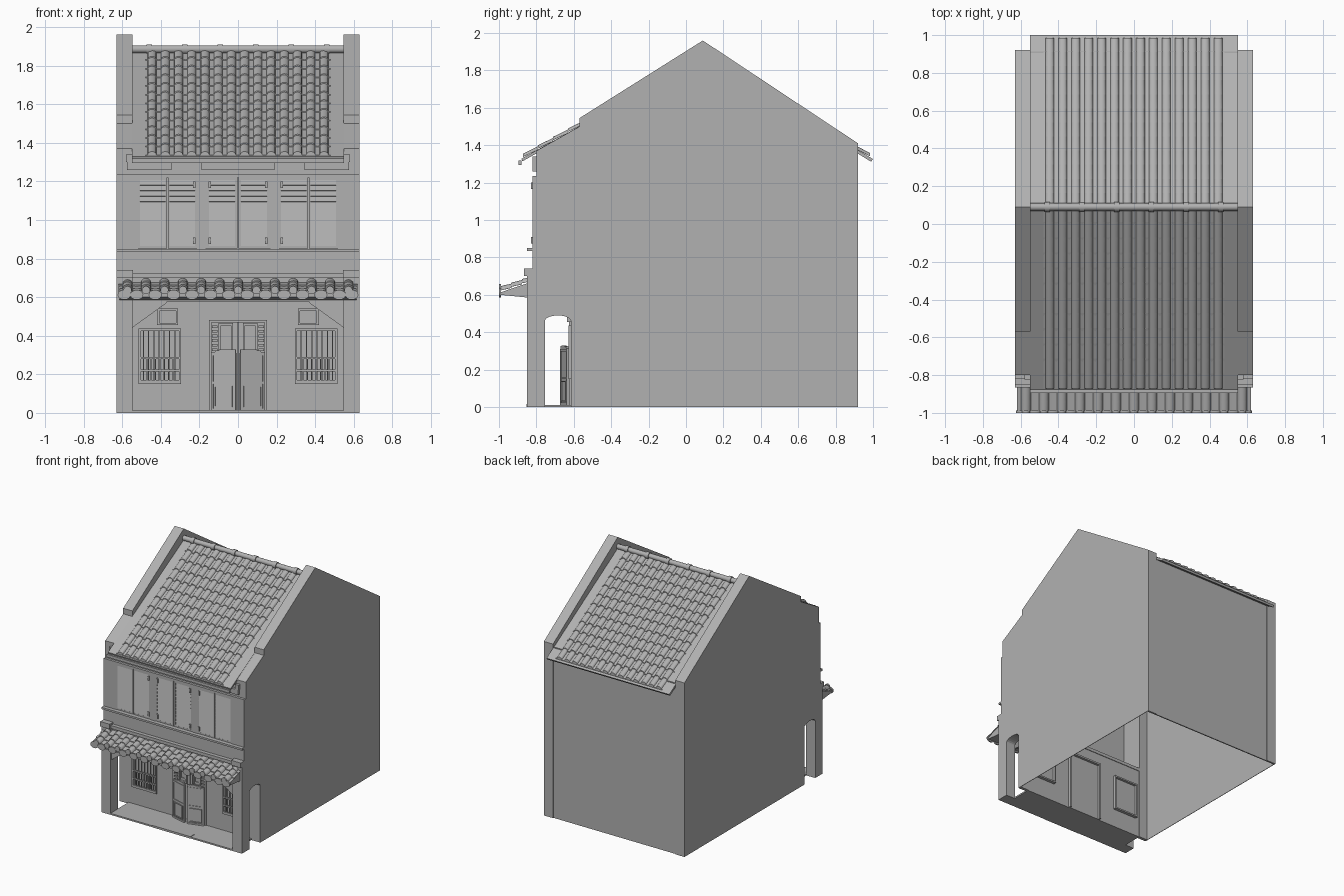
import bpy, bmesh, math
from mathutils import Matrix, Vector

if "Cube" in bpy.data.objects:
    bpy.data.objects.remove(bpy.data.objects["Cube"])

# one plain plaster grey for every part
grey = bpy.data.materials.new("plaster_grey")
grey.diffuse_color = (0.44, 0.44, 0.44, 1)
grey.use_nodes = True
grey.node_tree.nodes["Principled BSDF"].inputs["Base Color"].default_value = grey.diffuse_color


def finish(name, bm, smooth=False):
    bmesh.ops.recalc_face_normals(bm, faces=bm.faces[:])
    me = bpy.data.meshes.new(name)
    bm.to_mesh(me)
    bm.free()
    me.materials.append(grey)
    ob = bpy.data.objects.new(name, me)
    bpy.context.collection.objects.link(ob)
    if smooth:
        bpy.ops.object.select_all(action='DESELECT')
        ob.select_set(True)
        bpy.context.view_layer.objects.active = ob
        bpy.ops.object.shade_smooth_by_angle(angle=math.radians(35))
    return ob


def add_box(bm, x0, x1, y0, y1, z0, z1, tilt=0):
    c = Vector(((x0 + x1) / 2, (y0 + y1) / 2, (z0 + z1) / 2))
    m = (Matrix.Translation(c) @ Matrix.Rotation(tilt, 4, 'X')
         @ Matrix.Diagonal((abs(x1 - x0), y1 - y0, z1 - z0, 1)))
    bmesh.ops.create_cube(bm, size=1, matrix=m)


def boxes(name, items):
    bm = bmesh.new()
    for b in items:
        add_box(bm, *b)
    return finish(name, bm)


def mirrored(items):
    return items + [(-b[1], -b[0], *b[2:]) for b in items]


def prism(name, pts, a, b, axis='x'):
    """Extrude a (y,z) profile along x, or an (x,z) profile along y."""
    bm = bmesh.new()
    place = (lambda p, t: (t, *p)) if axis == 'x' else (lambda p, t: (p[0], t, p[1]))
    lo = [bm.verts.new(place(p, a)) for p in pts]
    hi = [bm.verts.new(place(p, b)) for p in pts]
    bm.faces.new(lo)
    bm.faces.new(hi)
    for i in range(len(pts)):
        j = (i + 1) % len(pts)
        bm.faces.new((lo[i], lo[j], hi[j], hi[i]))
    return finish(name, bm)


def tiles(name, x0, x1, count, rows, top, low, height, lift, width=0.33):
    """Overlapping rows of barrel tiles, running from top (y,z) down to low (y,z)."""
    pitch = (x1 - x0) / count
    r = pitch * width
    prof = []
    for i in range(count):
        cx = x0 + pitch * (i + 0.5)
        prof += [(cx - pitch / 2, 0.0)]
        prof += [(cx - r * math.cos(math.pi * k / 6), 0.001 + height * math.sin(math.pi * k / 6))
                 for k in range(7)]
    prof.append((x1, 0.0))
    bm = bmesh.new()
    prev = None
    for j in range(rows):
        for t, up in ((j / rows, 0.0), ((j + 1) / rows, lift)):
            y = top[0] + (low[0] - top[0]) * t
            z = top[1] + (low[1] - top[1]) * t + up
            line = [bm.verts.new((x, y, z + h)) for x, h in prof]
            if prev:
                for i in range(len(line) - 1):
                    bm.faces.new((prev[i], prev[i + 1], line[i + 1], line[i]))
            prev = line
    # close the lower end and both sides down to the deck
    base = [bm.verts.new((v.co.x, v.co.y, low[1] - 0.006)) for v in prev]
    for i in range(len(base) - 1):
        bm.faces.new((prev[i], prev[i + 1], base[i + 1], base[i]))
    return finish(name, bm, True)


# gabled side walls: a thin skin, thickened along the gable, porch pillar and back edge
arch = [(-0.685 + 0.07 * math.cos(math.pi * k / 10), 0.46 + 0.03 * math.sin(math.pi * k / 10))
        for k in range(11)]
outline = [(-.85, 0), (-.85, .72), (-.80, .72), (-.80, 1.37), (-.57, 1.50), (-.57, 1.545),
           (.09, 1.96), (.92, 1.41), (.92, 0)]
inner = [(.905, 0), (.905, 1.25), (.09, 1.78), (-.59, 1.33), (-.59, 0)]
porch = [(-.615, 0)] + arch + [(-.755, 0)]
for side, s in (("left", -1), ("right", 1)):
    prism(side + "_side_wall", outline + porch, s * .626, s * .63)
    prism(side + "_gable_parapet", outline + inner + porch, s * .548, s * .628)
    # sloping corner brackets of the porch opening
    prism(side + "_porch_bracket", [(s * .55, .44), (s * .37, .57), (s * .37, .59), (s * .55, .59)],
          -.84, -.77, 'y')

boxes("back_wall", [(-.55, .55, .905, .914, 0, 1.385)])
boxes("porch_floor", [(-.55, .55, -.85, -.60, 0, .012), (-.17, .17, -.852, -.80, 0, .016)])
boxes("porch_ceiling", [(-.55, .55, -.84, -.59, .575, .60)])

# roof decks and tiles
prism("roof_deck", [(.09, 1.87), (-.88, 1.328), (-.875, 1.314), (.09, 1.855),
                    (.99, 1.312), (1.0, 1.326)], -.55, .55)
tiles("front_roof_tiles", -.48, .48, 14, 12, (.09, 1.869), (-.872, 1.331), .017, .006)
tiles("back_roof_tiles", -.48, .48, 14, 12, (.09, 1.869), (.985, 1.334), .017, .006)

# ridge roll with collars
bm = bmesh.new()
for x, r, d in [(0, .020, 1.1)] + [(-.46 + .184 * i, .026, .03) for i in range(6)]:
    bmesh.ops.create_cone(bm, cap_ends=True, segments=14, radius1=r, radius2=r, depth=d,
                          matrix=Matrix.Translation((x, .09, 1.885)) @ Matrix.Rotation(math.pi / 2, 4, 'Y'))
finish("ridge_roll", bm, True)

# eave gutter and mouldings under it
boxes("eave_gutter", [(-.55, .55, -.895, -.88, 1.295, 1.318)])
boxes("eave_mouldings", [(-.19, .19, -.822, -.80, 1.26, 1.30)] + mirrored(
    [(.345, .575, -.822, -.80, 1.26, 1.30), (.55, .58, -.822, -.80, 1.30, 1.34)]))

# upper storey wall, framing, ledges
boxes("upper_wall", [(-.55, .55, -.80, -.77, .59, 1.36)])
boxes("upper_frame", [(-.63, .63, -.82, -.80, .58, .85), (-.63, .63, -.82, -.80, 1.22, 1.235)]
      + mirrored([(.515, .63, -.82, -.80, .85, 1.22), (.165, .215, -.82, -.80, .85, 1.22)]))
boxes("window_ledge", [(-.63, .63, -.85, -.82, .835, .85)])
boxes("cornice", [(-.545, .545, -.85, -.82, .70, .725)]
      + mirrored([(.545, .63, -.865, -.80, .70, .74)]))


def shutter(name, x0, x1, slats, stile):
    bm = bmesh.new()
    z0, z1 = .852, 1.22
    for x in (x0, x1 - stile):
        add_box(bm, x, x + stile, -.820, -.80, z0, z1)
    for z in (z0, z1 - .012):
        add_box(bm, x0, x1, -.820, -.80, z, z + .012)
    step = (z1 - z0 - .024) / slats
    for i in range(slats):
        z = z0 + .012 + step * (i + .5)
        add_box(bm, x0 + stile, x1 - stile, -.818, -.812, z - step * .5, z + step * .5, -.22)
    return finish(name, bm)


# louvred shutters, two leaves for each bay
for bay, cx, half, n, stile in (("left", -.365, .150, 12, .008), ("middle", 0, .165, 12, .014),
                                ("right", .365, .150, 12, .008)):
    shutter(bay + "_bay_shutter_a", cx - half, cx - .002, n, stile)
    shutter(bay + "_bay_shutter_b", cx + .002, cx + half, n, stile)
boxes("shutter_hinges", mirrored([(x, x + .012, -.828, -.82, z, z + .035)
                                  for x in (.22, .14) for z in (.875, 1.165)]))

# tiled canopy above the porch
prism("canopy_soffit", [(-.82, .672), (-.99, .614), (-.99, .60), (-.84, .585), (-.82, .585)],
      -.615, .615)
tiles("canopy_tiles", -.62, .62, 13, 3, (-.82, .675), (-.99, .618), .022, .006, .27)
bm = bmesh.new()
pitch = 1.24 / 13
for i in range(14):
    discs = [(-.62 + pitch * i, .612, .034, .75)]
    if i < 13:
        discs.append((-.62 + pitch * (i + .5), .636, .021, 1))
    for x, z, r, squash in discs:
        x = max(-.59, min(.59, x))
        bmesh.ops.create_cone(bm, cap_ends=True, segments=16, radius1=r, radius2=r, depth=.012,
                              matrix=Matrix.Translation((x, -.994, z))
                              @ Matrix.Diagonal((1, 1, squash, 1)) @ Matrix.Rotation(math.pi / 2, 4, 'X'))
finish("canopy_drip_tiles", bm, True)

# recessed ground floor wall, pieced around the openings
boxes("ground_wall", [(-.145, .145, -.615, -.595, .48, .59)] + mirrored([
    (.145, .30, -.615, -.595, 0, .59), (.51, .55, -.615, -.595, 0, .59),
    (.30, .51, -.615, -.595, 0, .16), (.30, .51, -.615, -.595, .43, .59)]))
boxes("opening_backs", [(-.145, .145, -.60, -.59, 0, .48)]
      + mirrored([(.30, .51, -.60, -.59, .16, .43)]))


def frame(x0, x1, z0, z1, w, y0, y1):
    return [(x0, x0 + w, y0, y1, z0, z1), (x1 - w, x1, y0, y1, z0, z1),
            (x0, x1, y0, y1, z0, z0 + w), (x0, x1, y0, y1, z1 - w, z1)]


# barred windows and vents
bars = [(.325 + i * .027, .331 + i * .027, -.615, -.609, .16, .43) for i in range(7)]
grille = [(.335 + i * .0225, .340 + i * .0225, -.626, -.621, .16, .29) for i in range(7)]
rails = [(.30, .51, -.627, -.615, z, z + .010) for z in (.16, .215, .28)]
boxes("window_bars", mirrored(bars + grille + rails))
boxes("window_frames", mirrored(frame(.295, .515, .15, .437, .012, -.627, -.57)))
boxes("wall_vents", mirrored(frame(.31, .42, .455, .54, .012, -.635, -.61)))

# main door with ornate upper panels
boxes("door_frame", [(-.15, .15, -.625, -.57, .468, .482)]
      + mirrored([(.138, .15, -.625, -.57, 0, .48)]))
boxes("door_leaves", mirrored([(.003, .138, -.612, -.60, .01, .468)]
                              + frame(.025, .100, .305, .465, .012, -.626, -.61)
                              + frame(.042, .083, .335, .445, .006, -.618, -.61)
                              + [(.106, .136, -.624, -.61, .32 + .024 * k, .334 + .024 * k)
                                 for k in range(6)]))

# half-height swing doors, standing slightly open
for side, s in (("left", -1), ("right", 1)):
    bm = bmesh.new()
    parts = [(0, .132, -.005, .005, .012, .31)] + frame(0, .132, .012, .31, .012, -.011, .009)
    parts += frame(.018, .114, .03, .14, .005, -.012, 0) + [(0, .132, -.009, .005, .15, .162)]
    for k in range(6):
        h = .31 + .02 * math.sin(math.pi * (k + 1) / 9)
        parts.append((.022 * k, .022 * (k + 1), -.008, .006, .30, h))
    for b in parts:
        add_box(bm, *b)
    bm.transform(Matrix.Translation((s * .138, -.628, 0)) @ Matrix.Diagonal((-s, 1, 1, 1))
                 @ Matrix.Rotation(-.27, 4, 'Z'))
    finish(side + "_swing_door", bm)
